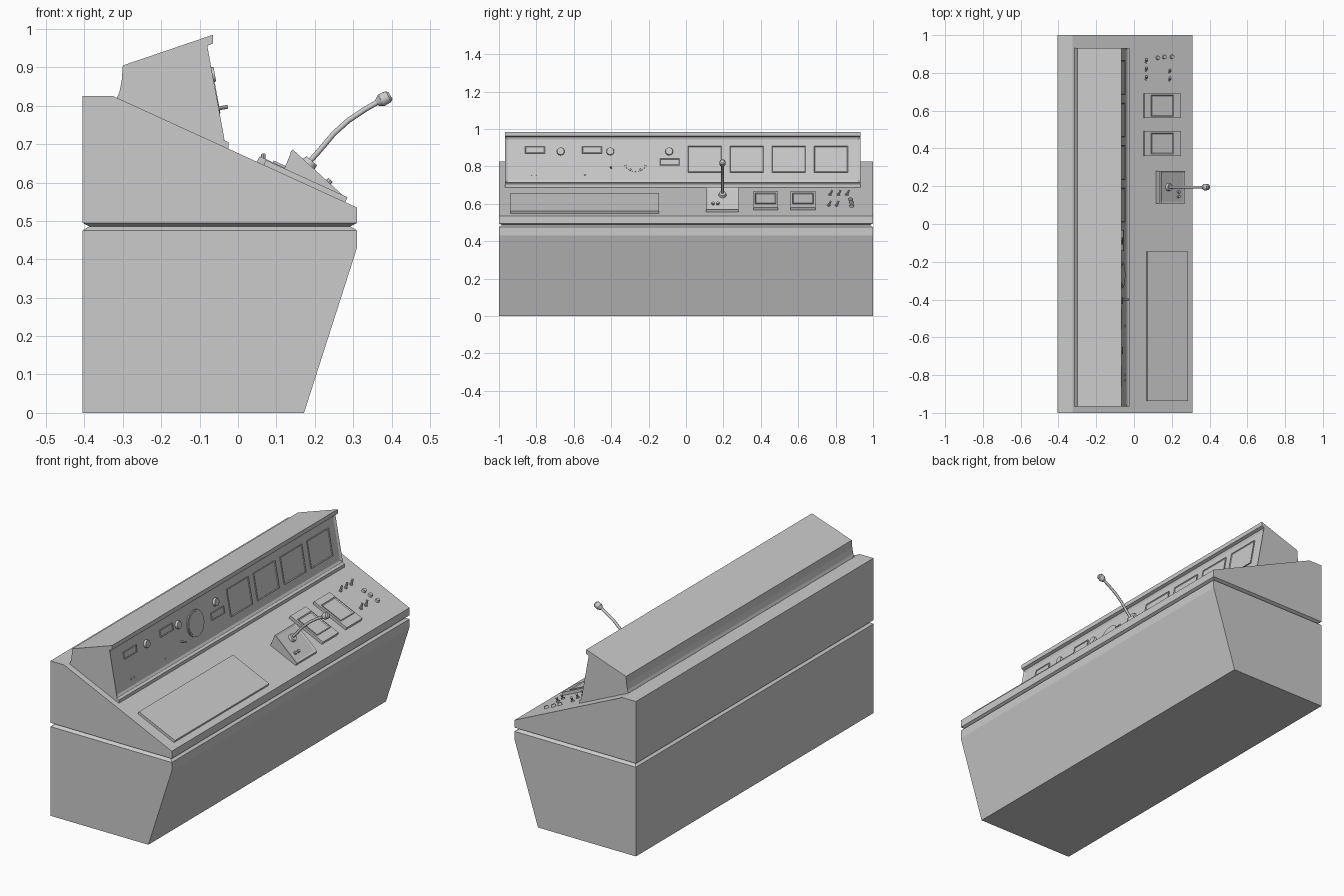
import bpy, bmesh, math
from mathutils import Matrix, Vector

if "Cube" in bpy.data.objects:
    bpy.data.objects.remove(bpy.data.objects["Cube"])


def finish(name, bm, smooth=False):
    bmesh.ops.recalc_face_normals(bm, faces=bm.faces[:])
    me = bpy.data.meshes.new(name)
    bm.to_mesh(me)
    bm.free()
    ob = bpy.data.objects.new(name, me)
    bpy.context.collection.objects.link(ob)
    if smooth:
        bpy.context.view_layer.objects.active = ob
        ob.select_set(True)
        bpy.ops.object.shade_smooth_by_angle(angle=math.radians(35))
        ob.select_set(False)
    return ob


def extrude(name, pts, y0, y1):
    """Side profile (x, z) pulled along y."""
    bm = bmesh.new()
    f = bm.faces.new([bm.verts.new((x, y0, z)) for x, z in pts])
    r = bmesh.ops.extrude_face_region(bm, geom=[f])
    vs = [g for g in r["geom"] if isinstance(g, bmesh.types.BMVert)]
    bmesh.ops.translate(bm, verts=vs, vec=(0, y1 - y0, 0))
    return finish(name, bm)


class Plane:
    """Sloped surface through two (x, z) points, low to high, facing +x."""
    def __init__(self, low, high):
        self.o = Vector((low[0], 0, low[1]))
        self.v = Vector((high[0] - low[0], 0, high[1] - low[1])).normalized()
        self.n = Vector((0, 1, 0)).cross(self.v)

    def at(self, y, z, h=0):
        p = self.o + self.v * ((z - self.o.z) / self.v.z) + self.n * h
        p.y = y
        return p

    def matrix(self, p):
        m = Matrix((Vector((0, 1, 0)), self.v, self.n)).transposed().to_4x4()
        m.translation = p
        return m


def plate(name, pl, y0, y1, z0, z1, h, border=0, depth=0, base=0):
    """Raised plate on a plane, with an optional recessed (or raised) centre."""
    bm = bmesh.new()
    bmesh.ops.create_cube(bm, size=1)
    length = (z1 - z0) / pl.v.z
    bmesh.ops.scale(bm, verts=bm.verts, vec=(y1 - y0, length, h + 0.006))
    bmesh.ops.translate(bm, verts=bm.verts, vec=(0, 0, (h - 0.006) / 2 + base))
    if border:
        top = max(bm.faces, key=lambda f: f.calc_center_median().z)
        bmesh.ops.inset_region(bm, faces=[top], thickness=border)
        bmesh.ops.translate(bm, verts=top.verts[:], vec=(0, 0, depth))
    bm.transform(pl.matrix(pl.at((y0 + y1) / 2, (z0 + z1) / 2)))
    return finish(name, bm)


def rod(name, a, b, r1, r2=None, seg=16):
    a, b = Vector(a), Vector(b)
    bm = bmesh.new()
    bmesh.ops.create_cone(bm, cap_ends=True, segments=seg, radius1=r1,
                          radius2=r1 if r2 is None else r2, depth=(b - a).length)
    m = (b - a).to_track_quat('Z', 'Y').to_matrix().to_4x4()
    m.translation = (a + b) / 2
    bm.transform(m)
    return finish(name, bm, True)


def knob(name, pl, y, z, r, h, r2=None, seg=16):
    return rod(name, pl.at(y, z, -0.004), pl.at(y, z, h), r, r2, seg)


# Cabinet: base, recessed seam, sloped desk
extrude("base_cabinet", [(-.405, 0), (.172, 0), (.31, .43), (.31, .475), (-.405, .475)], -1, 1)
bm = bmesh.new()
rings = []
for z, d in ((.475, 0), (.486, .017), (.495, 0)):
    rings.append([bm.verts.new(c) for c in ((-.405 + d, -1 + d, z), (.31 - d, -1 + d, z),
                                            (.31 - d, 1 - d, z), (-.405 + d, 1 - d, z))])
for a, b in zip(rings, rings[1:]):
    for i in range(4):
        j = (i + 1) % 4
        bm.faces.new((a[i], a[j], b[j], b[i]))
finish("seam_groove", bm)
extrude("desk_body", [(-.405, .495), (.31, .495), (.31, .535), (-.325, .825), (-.405, .825)], -1, 1)

# Instrument hood with overhanging top lip and bottom ledge
Y0, Y1 = -.967, .933
extrude("instrument_hood", [(-.318, .815), (-.309, .835), (-.303, .865), (-.30, .905),
                            (-.065, .985), (-.065, .962), (-.078, .957), (-.09, .953),
                            (-.046, .713), (-.036, .711), (-.025, .705), (-.025, .68)], Y0, Y1)
face = Plane((-.046, .715), (-.09, .955))
plate("face_panel_frame", face, Y0, Y1, .711, .955, .010, .018, -.006)
face.o += face.n * .004

# Hood instruments
for i in range(4):
    y = .01 + .225 * i
    plate(f"screen_{i + 1}", face, y, y + .18, .768, .908, .006, .005, -.004)
for i, (y, z) in enumerate(((-.86, .87), (-.555, .87), (-.14, .805))):
    plate(f"readout_{i + 1}", face, y, y + .105, z, z + .036, .006, .005, -.003)
for i, y in enumerate((-.67, -.405, -.09)):
    knob(f"dial_knob_{i + 1}", face, y, .88, .022, .012, .019)
knob("round_gauge", face, -.27, .838, .068, .006, seg=32)
knob("gauge_glass", face, -.27, .838, .060, .008, seg=32)
knob("lever_pin", face, -.40, .792, .005, .03, seg=8)
for i, y in enumerate((-.825, -.80, -.54)):
    knob(f"indicator_{i + 1}", face, y, .757, .005, .004, seg=8)

# Desk fittings
desk = Plane((.31, .535), (-.325, .825))
plate("writing_plate", desk, -.938, -.145, .549, .646, .014)
for i, y in enumerate((.36, .56)):
    plate(f"desk_display_{i + 1}", desk, y, y + .132, .566, .654, .016)
    plate(f"desk_display_screen_{i + 1}", desk, y + .01, y + .122, .585, .638, .021, .007, -.004)
for i, (y, z) in enumerate(((.77, .647), (.815, .647), (.86, .647), (.763, .59), (.805, .59))):
    knob(f"toggle_base_{i + 1}", desk, y, z, .009, .006, seg=8)
    rod(f"toggle_lever_{i + 1}", desk.at(y, z, .004), desk.at(y + .012, z + .004, .024), .004, .006, 8)
for i, (x, y) in enumerate(((.125, .88), (.16, .884), (.20, .886))):
    z = .535 + (.31 - x) * .29 / .635
    knob(f"push_button_{i + 1}", desk, y, z, .012, .012, .010, 12)

# Microphone station: wedge, recessed control face, buttons
extrude("microphone_base", [(.112, .615), (.14, .683), (.268, .566), (.262, .548)], .108, .28)
mic = Plane((.268, .566), (.14, .683))
plate("microphone_base_face", mic, .108, .28, .566, .683, .004, .014, -.003)
for i, y in enumerate((.145, .17)):
    knob(f"microphone_button_{i + 1}", mic, y, .598, .008, .012, seg=8)

# Gooseneck microphone
MY = .195
knob("microphone_socket", mic, MY, .645, .022, .016, .018)
cu = bpy.data.curves.new("gooseneck", 'CURVE')
cu.dimensions = '3D'
cu.bevel_depth = .007
cu.bevel_resolution = 2
cu.use_fill_caps = True
path = [(.178, .645), (.213, .684), (.25, .728), (.288, .762), (.33, .790), (.37, .813)]
sp = cu.splines.new('POLY')
sp.points.add(len(path) - 1)
for p, (x, z) in zip(sp.points, path):
    p.co = (x, MY, z, 1)
bpy.context.collection.objects.link(bpy.data.objects.new("gooseneck", cu))
rod("microphone_neck", (.362, MY, .807), (.373, MY, .814), .009, .017)
rod("microphone_head", (.373, MY, .814), (.392, MY, .824), .017, .016)
rod("microphone_tip", (.392, MY, .824), (.397, MY, .827), .016, .010)
